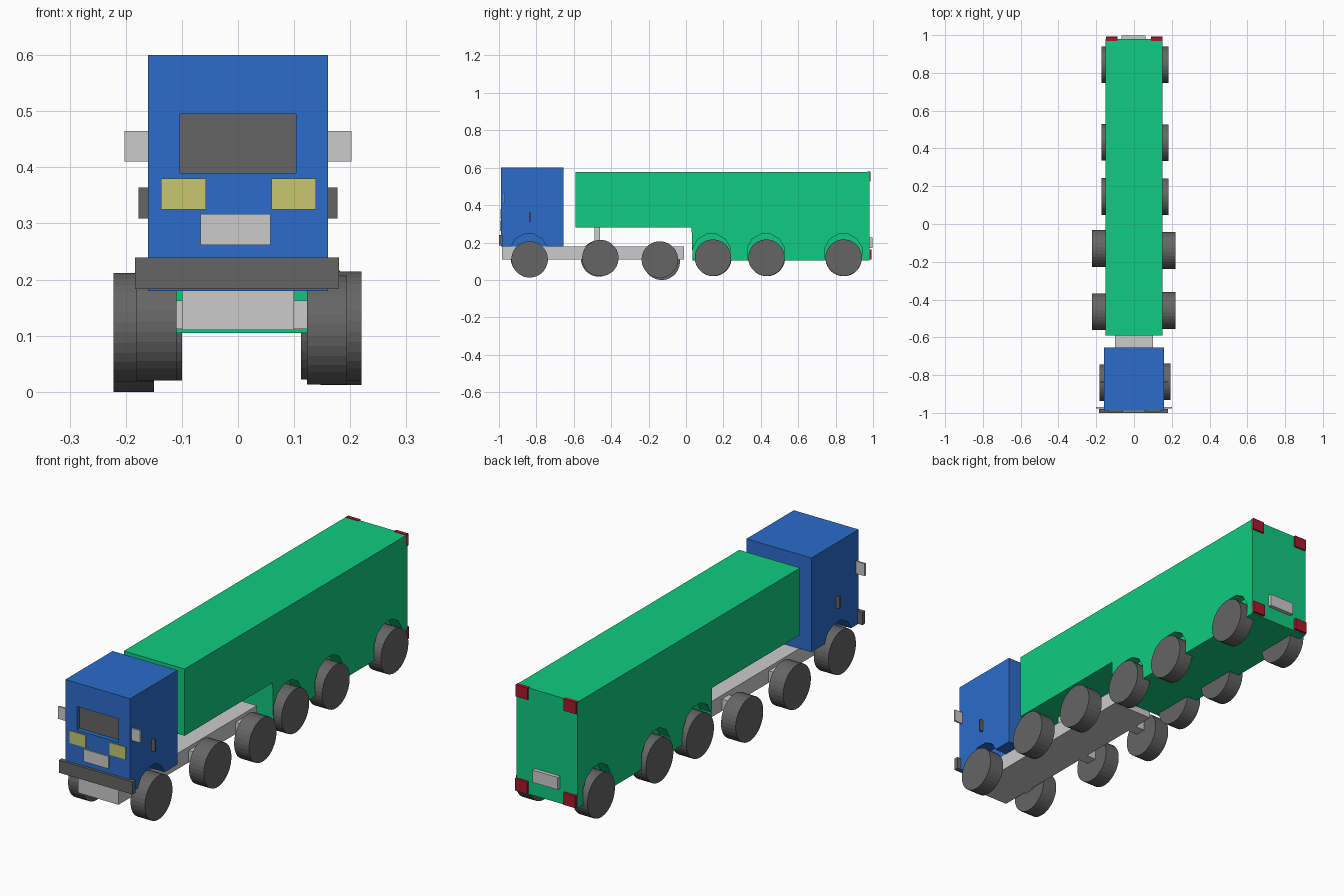
import bpy, bmesh
from math import pi, cos, sin

if "Cube" in bpy.data.objects:
    bpy.data.objects.remove(bpy.data.objects["Cube"])


def material(name, r, g, b):
    m = bpy.data.materials.new(name)
    m.diffuse_color = (r, g, b, 1)
    m.use_nodes = True
    m.node_tree.nodes["Principled BSDF"].inputs["Base Color"].default_value = m.diffuse_color
    return m


BLUE = material("cab_blue", 0.025, 0.15, 0.60)
GREEN = material("trailer_green", 0.005, 0.60, 0.22)
DARK = material("dark_grey", 0.13, 0.13, 0.13)
LIGHT = material("light_grey", 0.58, 0.58, 0.56)
YELLOW = material("lamp_yellow", 0.57, 0.57, 0.16)
RED = material("lamp_red", 0.40, 0.01, 0.025)


def finish(name, bm, mat=None):
    bmesh.ops.recalc_face_normals(bm, faces=bm.faces)
    me = bpy.data.meshes.new(name)
    bm.to_mesh(me)
    bm.free()
    ob = bpy.data.objects.new(name, me)
    bpy.context.collection.objects.link(ob)
    if mat:
        me.materials.append(mat)
    return ob


def prism(bm, pts, x0, x1):
    """Extrude a (y, z) outline along x."""
    face = bm.faces.new([bm.verts.new((x0, y, z)) for y, z in pts])
    ext = bmesh.ops.extrude_face_region(bm, geom=[face])
    verts = [v for v in ext["geom"] if isinstance(v, bmesh.types.BMVert)]
    bmesh.ops.translate(bm, vec=(x1 - x0, 0, 0), verts=verts)


def circle(y, z, r, n):
    return [(y + r * cos(2 * pi * (i + 0.5) / n), z + r * sin(2 * pi * (i + 0.5) / n))
            for i in range(n)]


def rect(y0, y1, z0, z1):
    return [(y0, z0), (y1, z0), (y1, z1), (y0, z1)]


def part(name, pts, x0, x1, mat):
    bm = bmesh.new()
    prism(bm, pts, x0, x1)
    return finish(name, bm, mat)


def box(name, x0, x1, y0, y1, z0, z1, mat):
    return part(name, rect(y0, y1, z0, z1), x0, x1, mat)


def cut(target, name, solids):
    bm = bmesh.new()
    for pts, x0, x1 in solids:
        prism(bm, pts, x0, x1)
    cutter = finish(name, bm)
    cutter.hide_render = True
    cutter.hide_viewport = True
    mod = target.modifiers.new(name, "BOOLEAN")
    mod.operation = "DIFFERENCE"
    mod.solver = "EXACT"
    mod.object = cutter


def arches(ys):
    return [(circle(y, 0.145, 0.103, 12), x0, x1)
            for y in ys for x0, x1 in ((-0.3, -0.098), (0.098, 0.3))]


# Tractor: cab with wheel arches and recessed windscreen
cab = box("cab", -0.16, 0.16, -0.988, -0.655, 0.18, 0.60, BLUE)
cut(cab, "cab_cutter",
    arches([-0.84]) + [(rect(-1.1, -0.965, 0.39, 0.495), -0.103, 0.103)])
box("windscreen", -0.103, 0.103, -0.968, -0.962, 0.39, 0.495, DARK)
box("chassis", -0.10, 0.10, -0.985, -0.01, 0.11, 0.18, LIGHT)
box("trailer_coupling", -0.02, 0.02, -0.49, -0.46, 0.175, 0.285, LIGHT)
for i, y in enumerate((-0.84, -0.465, -0.135)):
    box(f"axle_{i + 1}", -0.155, 0.155, y - 0.025, y + 0.025, 0.112, 0.163, LIGHT)

# Cab front fittings
box("bumper", -0.184, 0.18, -1.0, -0.98, 0.183, 0.239, DARK)
box("front_plate", -0.067, 0.058, -0.994, -0.98, 0.262, 0.317, LIGHT)
for side, x0, x1 in (("left", -0.137, -0.057), ("right", 0.06, 0.139)):
    box(f"headlight_{side}", x0, x1, -0.992, -0.98, 0.325, 0.38, YELLOW)

# Mirrors and door handles
for side, s in (("left", -1), ("right", 1)):
    xs = sorted((s * 0.155, s * 0.202))
    box(f"mirror_{side}", *xs, -0.978, -0.970, 0.41, 0.465, LIGHT)
    xs = sorted((s * 0.155, s * 0.177))
    box(f"door_handle_{side}", *xs, -0.838, -0.830, 0.309, 0.364, DARK)

# Trailer: stepped side profile with wheel arches
trailer = part("trailer", [(-0.59, 0.28), (0.03, 0.28), (0.035, 0.105), (0.98, 0.105),
                           (0.98, 0.578), (-0.59, 0.578)], -0.15, 0.15, GREEN)
cut(trailer, "trailer_cutter", arches([0.137, 0.427, 0.842]))

# Trailer rear fittings
for side, x0, x1 in (("left", -0.148, -0.087), ("right", 0.09, 0.15)):
    box(f"tail_light_top_{side}", x0, x1, 0.97, 0.987, 0.527, 0.58, RED)
    box(f"tail_light_bottom_{side}", x0, x1, 0.97, 0.992, 0.11, 0.163, RED)
box("rear_plate", -0.065, 0.06, 0.97, 0.997, 0.172, 0.227, LIGHT)

# Wheels: y, height, and x span for the left and right of each axle
wheels = [(-0.840, 0.117, -0.182, -0.11, -0.836, 0.110, 0.123, 0.194),
          (-0.465, 0.115, -0.222, -0.15, -0.458, 0.117, 0.147, 0.220),
          (-0.130, 0.097, -0.222, -0.15, -0.140, 0.109, 0.147, 0.220),
          (0.146, 0.117, -0.172, -0.10, 0.144, 0.119, 0.112, 0.182),
          (0.432, 0.117, -0.172, -0.10, 0.430, 0.119, 0.112, 0.182),
          (0.843, 0.117, -0.172, -0.10, 0.843, 0.119, 0.112, 0.182)]
for i, w in enumerate(wheels):
    for side, (y, z, x0, x1) in (("left", w[:4]), ("right", w[4:])):
        part(f"wheel_{i + 1}_{side}", circle(y, z, 0.0975, 32), x0, x1, DARK)
